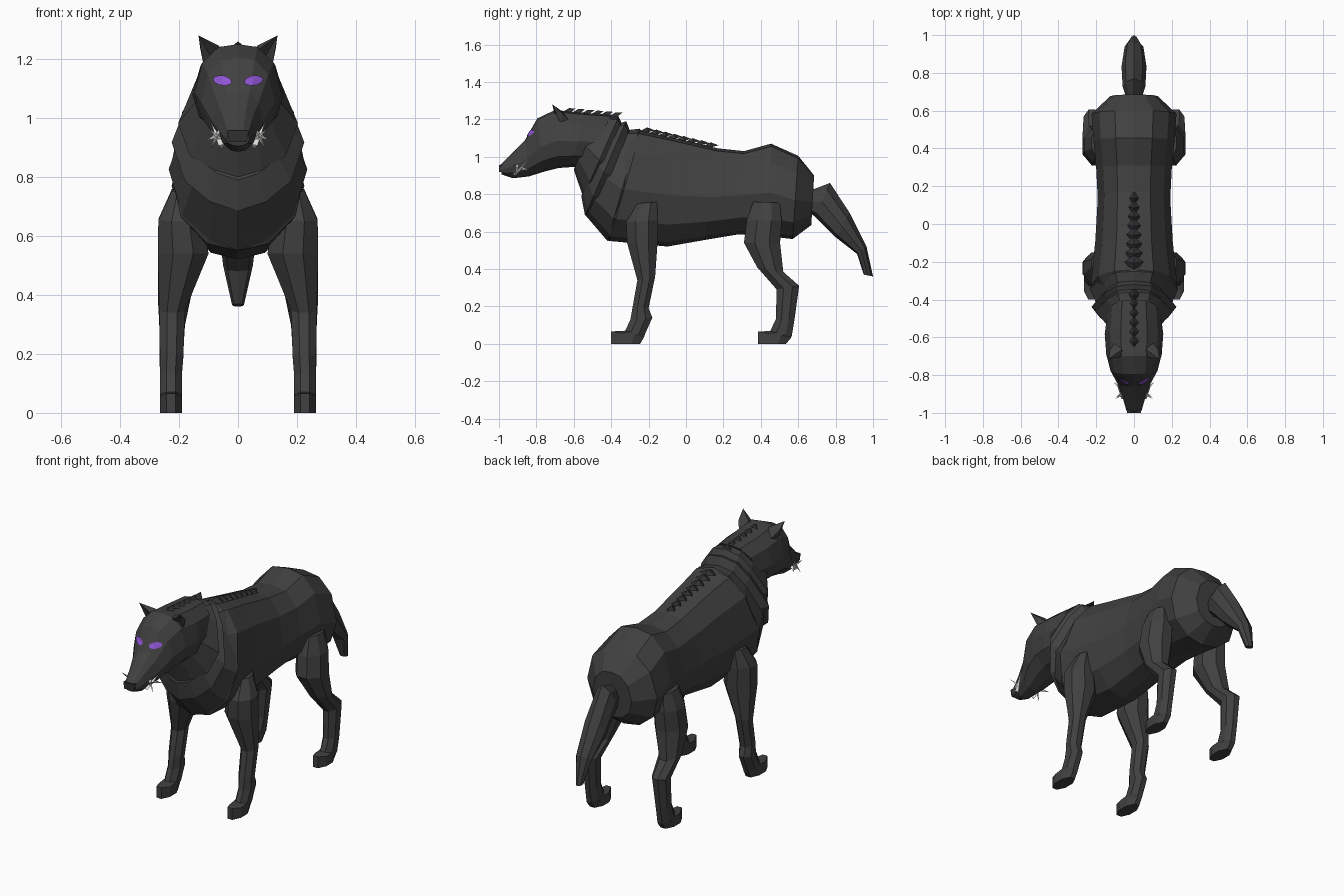
import bpy, bmesh, math
from mathutils import Vector
from mathutils.bvhtree import BVHTree

if "Cube" in bpy.data.objects:
    bpy.data.objects.remove(bpy.data.objects["Cube"])


def material(name, rgb):
    m = bpy.data.materials.new(name)
    m.diffuse_color = (*rgb, 1)
    m.use_nodes = True
    m.node_tree.nodes["Principled BSDF"].inputs["Base Color"].default_value = m.diffuse_color
    return m


FUR = material("charcoal_fur", (0.052, 0.052, 0.052))
DARK = material("dark_bristle", (0.03, 0.03, 0.031))
EYE = material("violet_eye", (0.27, 0.09, 0.66))
BONE = material("pale_tusk", (0.75, 0.75, 0.72))


def make(name, verts, faces, mat, mirror=False):
    me = bpy.data.meshes.new(name)
    me.from_pydata([tuple(v) for v in verts], [], faces)
    bm = bmesh.new()
    bm.from_mesh(me)
    bmesh.ops.recalc_face_normals(bm, faces=bm.faces)
    bm.to_mesh(me)
    bm.free()
    me.materials.append(mat)
    ob = bpy.data.objects.new(name, me)
    bpy.context.collection.objects.link(ob)
    if mirror:
        ob.modifiers.new("mirror", 'MIRROR').use_mirror_merge = False
    return ob


def skin(name, rings, mat, mirror=False):
    """Join equal-sized rings of points into a capped, flat-faced tube."""
    n = len(rings[0])
    verts = [p for r in rings for p in r]
    faces = [tuple(range(n)), tuple(range(len(verts) - n, len(verts)))]
    for i in range(len(rings) - 1):
        for j in range(n):
            k = (j + 1) % n
            faces.append((i * n + j, i * n + k, i * n + n + k, i * n + n + j))
    return make(name, verts, faces, mat, mirror)


# half cross-sections: (share of half width, share of height)
BARREL = [(0, 1), (.45, .97), (.82, .8), (1, .47), (.85, .2), (.45, .04), (0, 0)]
RUFF = [(0, 1), (.42, .96), (.7, .8), (1, .46), (.8, .2), (.42, .06), (0, 0)]
SLIM = [(0, 1), (.7, .8), (1, .45), (.7, .1), (0, 0)]


def body_tube(name, stations, half, mat=FUR):
    """stations: top y, top z, bottom y, bottom z, half width"""
    prof = half + [(-x, t) for x, t in half[-2:0:-1]]
    rings = []
    for ty, tz, by, bz, w in stations:
        rings.append([(x * w, by + (ty - by) * t, bz + (tz - bz) * t) for x, t in prof])
    return skin(name, rings, mat)


# torso
body_tube("torso", [
    (-.30, 1.13, -.44, .60, .19),
    (-.24, 1.14, -.41, .55, .23),
    (-.08, 1.105, -.10, .52, .205),
    (.17, 1.045, .10, .555, .192),
    (.31, 1.03, .28, .585, .20),
    (.455, 1.07, .44, .575, .215),
    (.60, 1.005, .57, .56, .225),
    (.685, .90, .67, .635, .125)], BARREL)

# three overlapping ruffs of the mane
body_tube("upper_ruff", [
    (-.48, 1.22, -.60, .93, .135),
    (-.36, 1.215, -.55, .785, .203),
    (-.34, 1.17, -.50, .80, .17)], RUFF)
body_tube("middle_ruff", [
    (-.38, 1.17, -.56, .79, .17),
    (-.32, 1.19, -.54, .685, .225),
    (-.30, 1.14, -.48, .70, .19)], RUFF)
body_tube("lower_ruff", [
    (-.33, 1.14, -.54, .69, .19),
    (-.25, 1.15, -.42, .55, .235),
    (-.22, 1.12, -.36, .56, .20)], RUFF)

# head and muzzle
head = body_tube("head", [
    (-.40, 1.225, -.53, .95, .14),
    (-.55, 1.235, -.61, .945, .155),
    (-.70, 1.25, -.68, .94, .147),
    (-.795, 1.205, -.76, .92, .125),
    (-.86, 1.09, -.84, .895, .085),
    (-.925, 1.025, -.925, .885, .058),
    (-.995, .955, -.985, .905, .04)], BARREL)
skin("nose", [[(x * s, y, z) for x, z in ((-.036, .957), (.036, .957), (.03, .918), (-.03, .918))]
              for y, s in ((-.96, 1), (-1, 1))], DARK)

# tail
body_tube("tail", [
    (.64, .81, .63, .72, .03),
    (.77, .86, .69, .68, .06),
    (.875, .70, .80, .57, .066),
    (.965, .52, .915, .48, .05),
    (1.0, .36, .95, .37, .02)], SLIM)

# legs: front y, z, back y, z, inner x, outer x
OCT = [(0, .3), (0, .7), (.3, 1), (.7, 1), (1, .7), (1, .3), (.7, 0), (.3, 0)]


def leg(name, stations):
    rings = [[(xi + (xo - xi) * v, yf + (yb - yf) * u, zf + (zb - zf) * u) for u, v in OCT]
             for yf, zf, yb, zb, xi, xo in stations]
    skin(name, rings, FUR, True)


leg("front_legs", [
    (-.26, .75, -.155, .76, .16, .225),
    (-.32, .65, -.15, .66, .12, .27),
    (-.315, .54, -.152, .54, .10, .272),
    (-.26, .34, -.165, .36, .18, .267),
    (-.285, .20, -.20, .19, .185, .265),
    (-.297, .13, -.18, .14, .19, .265),
    (-.325, .07, -.22, .05, .19, .265),
    (-.40, .066, -.225, .035, .19, .265),
    (-.40, 0, -.245, 0, .19, .265)])
leg("hind_legs", [
    (.36, .76, .50, .755, .16, .225),
    (.325, .66, .512, .66, .11, .262),
    (.31, .54, .503, .54, .11, .272),
    (.38, .41, .52, .385, .16, .272),
    (.485, .29, .605, .31, .18, .267),
    (.48, .13, .58, .13, .19, .265),
    (.45, .068, .565, .04, .19, .265),
    (.385, .066, .56, .03, .19, .265),
    (.385, 0, .535, 0, .19, .265)])

# ears
make("ears", [(.113, -.665, 1.16), (.048, -.70, 1.215), (.08, -.60, 1.17),
              (.082, -.665, 1.19), (.134, -.715, 1.28), (.128, -.665, 1.235), (.065, -.665, 1.245)],
     [(0, 3, 4), (3, 1, 4), (0, 4, 5), (1, 6, 4), (0, 5, 2), (1, 2, 6), (5, 4, 6), (5, 6, 2), (0, 2, 1, 3)],
     FUR, True)

# eyes: thin patches laid onto the face
tree = BVHTree.FromPolygons([v.co for v in head.data.vertices],
                            [p.vertices for p in head.data.polygons])


def on_face(x, z):
    hit = tree.ray_cast(Vector((x, -2, z)), Vector((0, 1, 0)))[0]
    return hit + Vector((0, -.006, .001))


outline = [(.053 + .032 * math.cos(a), 1.126 + .4 * .032 * math.cos(a) * .3 + .017 * math.sin(a))
           for a in [math.tau * i / 10 for i in range(10)]]
make("eyes", [on_face(.053, 1.128)] + [on_face(x, z) for x, z in outline],
     [(0, i + 1, (i + 1) % 10 + 1) for i in range(10)], EYE, True)


# tusks: slim three-sided spikes at the mouth corners
def spike(name, base, tip, r):
    b, t = Vector(base), Vector(tip)
    d = (t - b).normalized()
    s = d.cross(Vector((1, 0, 0))).normalized() * r
    o = d.cross(s)
    make(name, [b + s, b - s * .5 + o, b - s * .5 - o, t],
         [(0, 1, 2), (0, 1, 3), (1, 2, 3), (2, 0, 3)], BONE, True)


for base, tip, r in [((.055, -.92, .905), (.092, -.845, .985), .012),
                     ((.060, -.90, .955), (.095, -.915, .895), .010),
                     ((.070, -.87, .94), (.105, -.84, .925), .010),
                     ((.060, -.90, .93), (.100, -.925, .965), .009)]:
    spike("tusks", base, tip, r)


# bristles lying backwards along the spine and the crown
def bristles(name, y0, y1, z0, z1, count, w0, w1, length):
    verts, faces = [], []
    for i in range(count):
        t = i / (count - 1)
        y, z, w = y0 + (y1 - y0) * t, z0 + (z1 - z0) * t, w0 + (w1 - w0) * t
        slope = (z1 - z0) / (y1 - y0)
        k = len(verts)
        verts += [(0, y - .02, z - .02), (-w, y + length * .6, z - .012), (w, y + length * .6, z - .012),
                  (0, y + length * .5, z + .012), (0, y + length, z + slope * length + .016)]
        faces += [(k, k + 1, k + 3), (k, k + 3, k + 2), (k + 1, k + 4, k + 3),
                  (k + 3, k + 4, k + 2), (k, k + 2, k + 4, k + 1)]
    make(name, verts, faces, DARK)


bristles("spine_bristles", -.25, .09, 1.145, 1.065, 8, .05, .025, .085)
bristles("crown_bristles", -.66, -.41, 1.248, 1.226, 6, .028, .028, .07)
